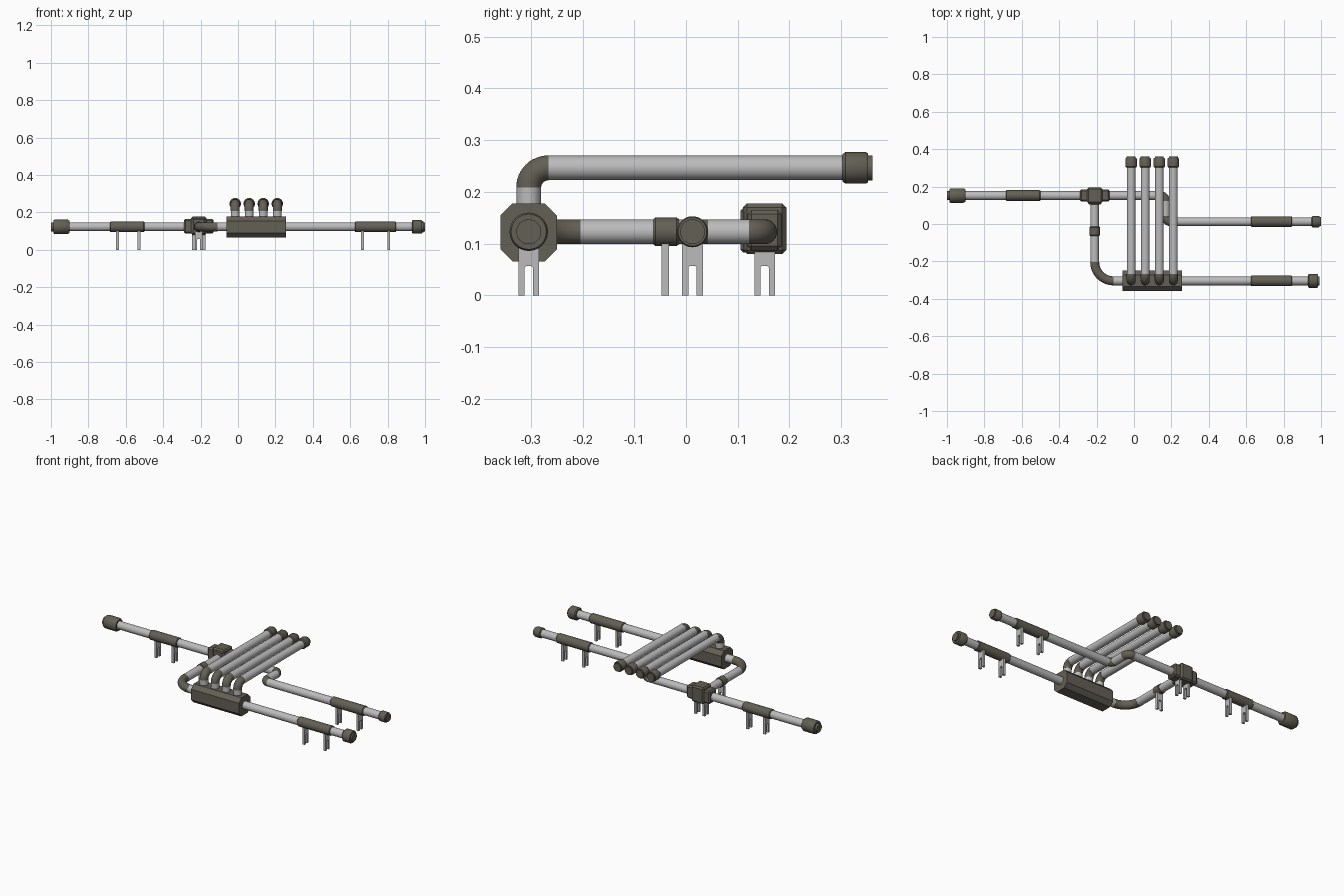
import bpy, bmesh, math
from mathutils import Vector, Matrix

if "Cube" in bpy.data.objects:
    bpy.data.objects.remove(bpy.data.objects["Cube"])


def material(name, col):
    m = bpy.data.materials.new(name)
    m.diffuse_color = (*col, 1)
    m.use_nodes = True
    m.node_tree.nodes["Principled BSDF"].inputs["Base Color"].default_value = m.diffuse_color
    return m


DARK = material("dark bronze", (0.125, 0.115, 0.09))
LIGHT = material("light steel", (0.5, 0.5, 0.505))
Z = 0.123          # pipe axis height
R = 0.0235         # pipe radius
SEG = 32


def finish(name, bm, mat, smooth=True):
    bmesh.ops.recalc_face_normals(bm, faces=bm.faces)
    me = bpy.data.meshes.new(name)
    bm.to_mesh(me)
    bm.free()
    me.materials.append(mat)
    ob = bpy.data.objects.new(name, me)
    bpy.context.collection.objects.link(ob)
    if smooth:
        bpy.ops.object.select_all(action='DESELECT')
        ob.select_set(True)
        bpy.context.view_layer.objects.active = ob
        bpy.ops.object.shade_smooth_by_angle(angle=math.radians(35))
    return ob


def rings(name, frames, mat):
    """Skin circles given as (centre, direction, radius), capped at both ends."""
    bm = bmesh.new()
    ref = None
    loops = []
    for c, d, r in frames:
        d = Vector(d).normalized()
        if ref is None:
            ref = d.orthogonal().normalized()
        else:
            ref = (ref - d * ref.dot(d)).normalized()
        side = d.cross(ref)
        loops.append([bm.verts.new(Vector(c) + r * (ref * math.cos(a) + side * math.sin(a)))
                      for a in (2 * math.pi * i / SEG for i in range(SEG))])
    for a, b in zip(loops, loops[1:]):
        for i in range(SEG):
            j = (i + 1) % SEG
            bm.faces.new((a[i], a[j], b[j], b[i]))
    bm.faces.new(loops[0])
    bm.faces.new(loops[-1])
    return finish(name, bm, mat)


def lathe(name, start, direction, profile, mat):
    d = Vector(direction)
    return rings(name, [(Vector(start) + d * t, d, r) for t, r in profile], mat)


def pipe(name, a, b, mat=LIGHT, r=R):
    return rings(name, [(a, Vector(b) - Vector(a), r), (b, Vector(b) - Vector(a), r)], mat)


def elbow(name, corner, d_in, d_out, bend, mat=DARK, r=R + 0.0006):
    """Quarter bend around a corner, entering along d_in and leaving along d_out."""
    u, v = Vector(d_in), Vector(d_out)
    centre = Vector(corner) - u * bend + v * bend
    n = 12
    frames = []
    for i in range(n + 1):
        a = math.pi / 2 * i / n
        frames.append((centre + bend * (u * math.sin(a) - v * math.cos(a)),
                       u * math.cos(a) + v * math.sin(a), r))
    return rings(name, frames, mat)


def cap(name, start, direction, length, r):
    """Coupling with tapered mouth and a small stepped lip."""
    L = length
    return lathe(name, start, direction,
                 [(0, r * 0.85), (L * 0.1, r), (L * 0.78, r), (L * 0.86, r * 0.92),
                  (L * 0.86, 0.024), (L, 0.024)], DARK)


def sleeve(name, a, b, r=0.0285):
    d = (Vector(b) - Vector(a))
    L = d.length
    return lathe(name, a, d.normalized(),
                 [(0, r - 0.003), (0.004, r), (L - 0.004, r), (L, r - 0.003)], DARK)


def prism(name, outline, depth, matrix, mat):
    """Extrude an outline symmetrically, then place it by matrix."""
    bm = bmesh.new()
    f = bm.faces.new([bm.verts.new((-depth / 2, p, q)) for p, q in outline])
    ext = bmesh.ops.extrude_face_region(bm, geom=[f])
    bmesh.ops.translate(bm, vec=(depth, 0, 0),
                        verts=[e for e in ext['geom'] if isinstance(e, bmesh.types.BMVert)])
    bm.transform(matrix)
    return finish(name, bm, mat, False)


def leg(name, x, y, turned=False, top=0.1):
    """Forked foot plate."""
    w, s, h = 0.02, 0.008, 0.057
    pts = [(-w, 0), (-s, 0), (-s, h - 0.003), (-s + 0.003, h), (s - 0.003, h),
           (s, h - 0.003), (s, 0), (w, 0), (w, top), (-w, top)]
    m = Matrix.Translation((x, y, 0))
    if turned:
        m = m @ Matrix.Rotation(math.pi / 2, 4, 'Z')
    prism(name, pts, 0.015, m, LIGHT)


def octagon(a, b, c):
    return [(-a + c, -b), (a - c, -b), (a, -b + c), (a, b - c),
            (a - c, b), (-a + c, b), (-a, b - c), (-a, -b + c)]


def block(name, centre, size, bevel, mat=DARK):
    bm = bmesh.new()
    bmesh.ops.create_cube(bm, size=1)
    bmesh.ops.scale(bm, vec=size, verts=bm.verts)
    bmesh.ops.bevel(bm, geom=bm.edges[:], offset=bevel, segments=1, affect='EDGES')
    bmesh.ops.translate(bm, vec=centre, verts=bm.verts)
    return finish(name, bm, mat, False)


X, Y, UP = (1, 0, 0), (0, 1, 0), (0, 0, 1)
YA, YB, YC = 0.152, -0.304, 0.0125     # inlet, manifold and upper outlet lines
TX = -0.21                             # tee position
SX = 0.168                             # offset bend position

# Inlet line on the left
pipe("inlet_pipe", (-0.96, YA, Z), (SX - 0.03, YA, Z))
cap("inlet_cap", (-0.902, YA, Z), (-1, 0, 0), 0.098, 0.039)
sleeve("inlet_sleeve", (-0.685, YA, Z), (-0.5, YA, Z))
for i, x in enumerate((-0.645, -0.53)):
    leg(f"inlet_leg_{i}", x, YA)

# Tee fitting with side and front flanges
block("tee_body", (TX, YA, 0.129), (0.082, 0.084, 0.098), 0.008)
block("tee_side_flanges", (TX, YA, 0.126), (0.158, 0.066, 0.078), 0.008)
block("tee_front_flange", (TX, 0.135, 0.126), (0.07, 0.06, 0.086), 0.006)
for i, x in enumerate((-0.238, -0.181)):
    leg(f"tee_leg_{i}", x, YA)

# Offset bend and upper outlet line
elbow("offset_elbow_a", (SX, YA, Z), X, (0, -1, 0), 0.03)
pipe("offset_pipe", (SX, YA - 0.03, Z), (SX, YC + 0.03, Z))
elbow("offset_elbow_b", (SX, YC, Z), (0, -1, 0), X, 0.03)
pipe("upper_outlet_pipe", (SX + 0.03, YC, Z), (0.97, YC, Z))
cap("upper_outlet_cap", (0.95, YC, Z), X, 0.05, 0.03)
sleeve("upper_outlet_sleeve", (0.625, YC, Z), (0.845, YC, Z))

# Branch from tee to manifold
pipe("branch_pipe", (TX, 0.13, Z), (TX, YB + 0.1, Z))
sleeve("branch_sleeve", (TX, -0.014, Z), (TX, -0.063, Z), 0.0275)
leg("branch_leg", TX, -0.04, True)
elbow("branch_elbow", (TX, YB, Z), (0, -1, 0), X, 0.1)
pipe("branch_stub", (TX + 0.1, YB, Z), (-0.05, YB, Z))

# Manifold box and lower outlet line
prism("manifold", octagon(0.055, 0.056, 0.024), 0.32,
      Matrix.Translation((0.0975, YB, 0.122)), DARK)
pipe("lower_outlet_pipe", (0.25, YB, Z), (0.97, YB, Z))
cap("lower_outlet_cap", (0.93, YB, Z), X, 0.062, 0.037)
sleeve("lower_outlet_sleeve", (0.625, YB, Z), (0.845, YB, Z))
for line, y in (("upper", YC), ("lower", YB)):
    for i, x in enumerate((0.665, 0.806)):
        leg(f"{line}_outlet_leg_{i}", x, y)

# Four raised pipes leaving the manifold
ZT = 0.2465
for i in range(4):
    x = -0.015 + 0.075 * i
    pipe(f"riser_{i}", (x, YB, 0.16), (x, YB, ZT - 0.038))
    elbow(f"riser_elbow_{i}", (x, YB, ZT), UP, Y, 0.038)
    pipe(f"raised_pipe_{i}", (x, YB + 0.038, ZT), (x, 0.33, ZT))
    cap(f"raised_cap_{i}", (x, 0.302, ZT), Y, 0.058, 0.0305)
